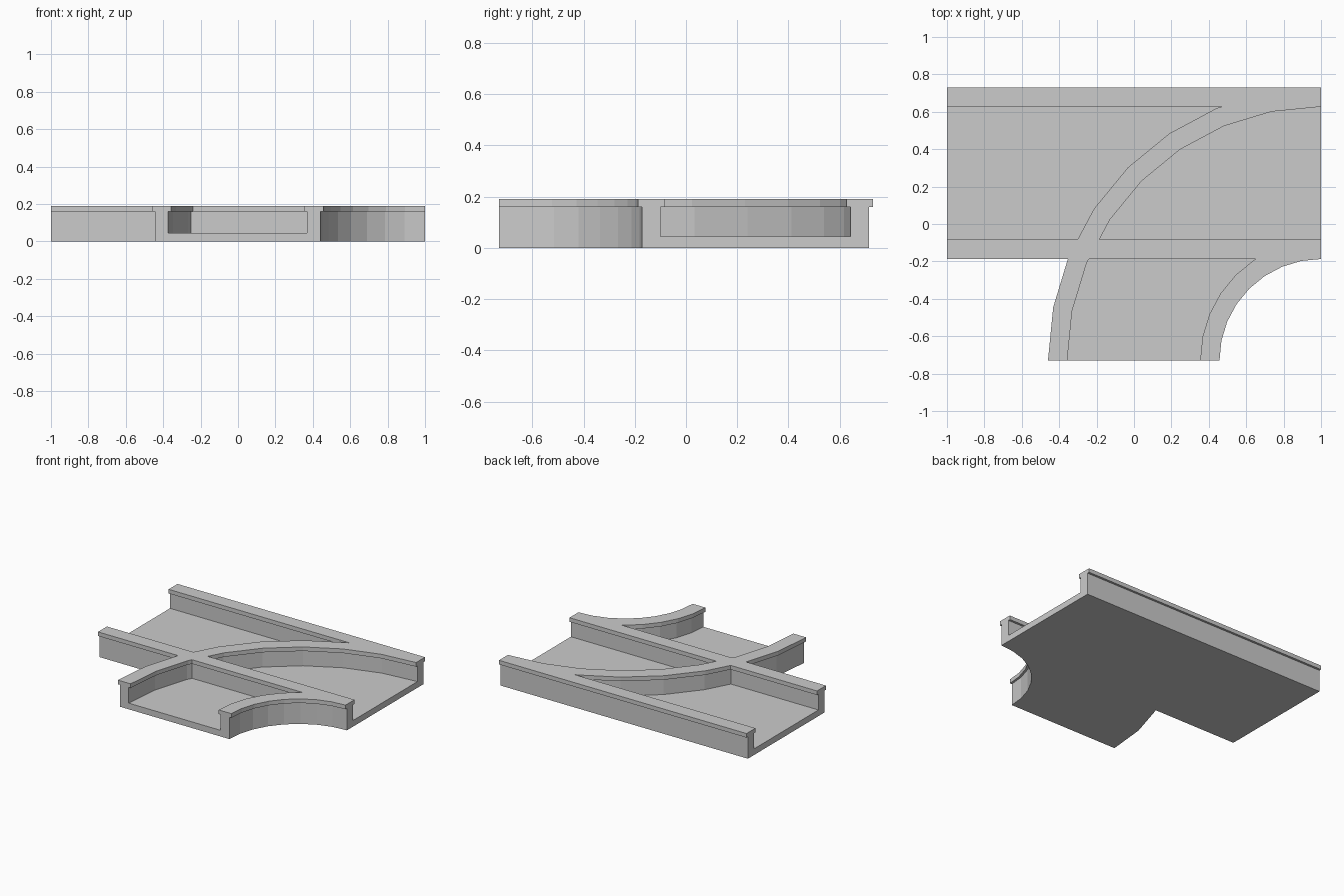
import bpy, bmesh
from math import sin, cos, pi

if "Cube" in bpy.data.objects:
    bpy.data.objects.remove(bpy.data.objects["Cube"])

# Channel cross-section: offset across the channel, height
W = 0.917          # full width over the two rail caps
CAP, LIP = 0.103, 0.016   # cap width, cap overhang
FLOOR, CAP_Z, TOP = 0.045, 0.16, 0.19
half = [(LIP, 0), (LIP, CAP_Z), (0, CAP_Z), (0, TOP),
        (CAP, TOP), (CAP, CAP_Z), (CAP - LIP, CAP_Z), (CAP - LIP, FLOOR)]
profile = half + [(W - o, z) for o, z in reversed(half)]


def sweep(name, stations):
    """Closed solid swept through stations, each mapping an offset to (x, y)."""
    bm = bmesh.new()
    rings = [[bm.verts.new((*at(o), z)) for o, z in profile] for at in stations]
    n = len(profile)
    for a, b in zip(rings, rings[1:]):
        for i in range(n):
            j = (i + 1) % n
            bm.faces.new((a[i], a[j], b[j], b[i]))
    bm.faces.new(rings[0])
    bm.faces.new(rings[-1])
    bmesh.ops.recalc_face_normals(bm, faces=bm.faces)
    me = bpy.data.meshes.new(name)
    bm.to_mesh(me)
    bm.free()
    ob = bpy.data.objects.new(name, me)
    bpy.context.collection.objects.link(ob)
    return ob


Y_MAX = 0.73
R_IN = 2 * Y_MAX - W   # inner radius of the bend, centred on (1, -0.73)


def straight_at(x):
    return lambda o: (x, Y_MAX - W + o)


def bend_at(a):
    return lambda o: (1 - (R_IN + o) * cos(a), -Y_MAX + (R_IN + o) * sin(a))


# Straight channel and the quarter bend that merges into it
junction = sweep("channel_junction", [straight_at(-1), straight_at(1)])
bend = sweep("bend_channel", [bend_at(i * pi / 16) for i in range(9)])
bend.hide_render = True

# Fuse both into one piece
mod = junction.modifiers.new("fuse", 'BOOLEAN')
mod.operation = 'UNION'
mod.solver = 'EXACT'
mod.object = bend
bpy.context.view_layer.objects.active = junction
junction.select_set(True)
bpy.ops.object.modifier_apply(modifier=mod.name)
bpy.data.objects.remove(bend)
